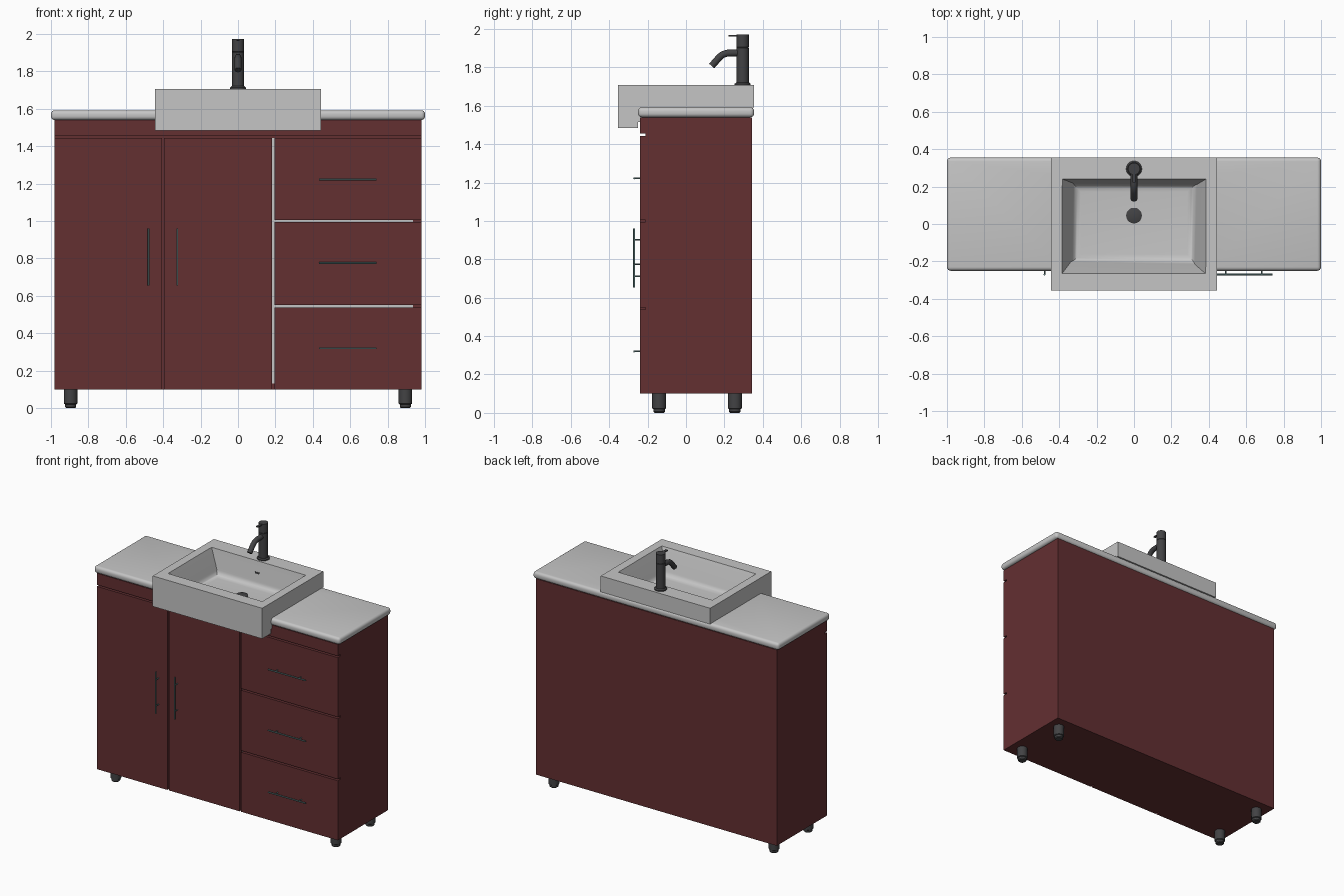
import bpy, bmesh, math
from mathutils import Vector

old = bpy.data.objects.get("Cube")
if old:
    bpy.data.objects.remove(old, do_unlink=True)


def material(name, rgb):
    m = bpy.data.materials.new(name)
    m.use_nodes = True
    m.diffuse_color = (*rgb, 1)
    m.node_tree.nodes["Principled BSDF"].inputs["Base Color"].default_value = (*rgb, 1)
    return m


WOOD = material("dark red wood", (0.125, 0.029, 0.031))
CERAMIC = material("white ceramic", (0.56, 0.56, 0.56))
METAL = material("dark metal", (0.055, 0.055, 0.058))
STEEL = material("blue green steel", (0.12, 0.22, 0.22))


def finish(name, bm, mat, smooth=False):
    bmesh.ops.recalc_face_normals(bm, faces=bm.faces)
    me = bpy.data.meshes.new(name)
    bm.to_mesh(me)
    bm.free()
    ob = bpy.data.objects.new(name, me)
    bpy.context.collection.objects.link(ob)
    if mat:
        me.materials.append(mat)
    if smooth:
        shade(ob)
    return ob


def shade(ob):
    bpy.ops.object.select_all(action='DESELECT')
    ob.select_set(True)
    bpy.context.view_layer.objects.active = ob
    bpy.ops.object.shade_smooth_by_angle(angle=math.radians(35))


def box(name, lo, hi, mat, bevel=0, segments=4):
    bm = bmesh.new()
    bmesh.ops.create_cube(bm, size=1)
    for v in bm.verts:
        v.co = Vector([lo[i] if v.co[i] < 0 else hi[i] for i in range(3)])
    if bevel:
        bmesh.ops.bevel(bm, geom=bm.edges[:], offset=bevel, segments=segments,
                        profile=0.5, affect='EDGES')
    return finish(name, bm, mat, bool(bevel))


def lathe(name, centre, profile, mat, sides=32):
    """Turned solid from (radius, height) pairs."""
    bm = bmesh.new()
    rings = []
    for r, z in profile:
        rings.append([bm.verts.new((centre[0] + r * math.cos(2 * math.pi * i / sides),
                                    centre[1] + r * math.sin(2 * math.pi * i / sides), z))
                      for i in range(sides)])
    for a, b in zip(rings, rings[1:]):
        for i in range(sides):
            j = (i + 1) % sides
            bm.faces.new((a[i], a[j], b[j], b[i]))
    bm.faces.new(rings[0])
    bm.faces.new(rings[-1])
    return finish(name, bm, mat, True)


def tube(name, points, radius, mat, sides=12):
    """Round bar along a path lying in one plane."""
    pts = [Vector(p) for p in points]
    bm = bmesh.new()
    rings = []
    for k, p in enumerate(pts):
        d = (pts[min(k + 1, len(pts) - 1)] - pts[max(k - 1, 0)]).normalized()
        side = Vector((1, 0, 0)) if abs(d.x) < 0.5 else Vector((0, 0, 1))
        up = d.cross(side)
        rings.append([bm.verts.new(p + radius * (side * math.cos(2 * math.pi * i / sides)
                                                 + up * math.sin(2 * math.pi * i / sides)))
                      for i in range(sides)])
    for a, b in zip(rings, rings[1:]):
        for i in range(sides):
            j = (i + 1) % sides
            bm.faces.new((a[i], a[j], b[j], b[i]))
    bm.faces.new(rings[0])
    bm.faces.new(rings[-1])
    return finish(name, bm, mat, True)


def cut(ob, cutter):
    """Subtract a cutter and remove it."""
    mod = ob.modifiers.new("cut", 'BOOLEAN')
    mod.operation = 'DIFFERENCE'
    mod.solver = 'EXACT'
    mod.object = cutter
    bpy.context.view_layer.objects.active = ob
    bpy.ops.object.modifier_apply(modifier=mod.name)
    bpy.data.objects.remove(cutter, do_unlink=True)


# Cabinet and worktop, opened up under the bowl
body = box("cabinet_body", (-0.98, -0.21, 0.1), (0.98, 0.345, 1.54), WOOD)
cut(body, box("body_cutter", (-0.4, -0.208, 1.5), (0.4, 0.26, 1.7), None))
worktop = box("worktop", (-1, -0.25, 1.54), (1, 0.355, 1.592), CERAMIC, 0.02)
cut(worktop, box("worktop_cutter", (-0.4, -0.24, 1.5), (0.4, 0.26, 1.7), None))
shade(worktop)

# Front panels
FRONT, BACK = -0.24, -0.21
panels = {
    "top_rail": (-0.98, 0.98, 1.455, 1.54),
    "right_door": (-0.98, -0.407, 0.1, 1.443),
    "left_door": (-0.395, 0.182, 0.1, 1.443),
    "lower_drawer": (0.194, 0.98, 0.1, 0.538),
    "middle_drawer": (0.194, 0.98, 0.55, 0.994),
    "upper_drawer": (0.194, 0.98, 1.006, 1.443),
}
for name, (x0, x1, z0, z1) in panels.items():
    box(name, (x0, FRONT, z0), (x1, BACK, z1), WOOD)

# Pale strips in the drawer gaps
box("drawer_gap_side", (0.182, -0.212, 0.13), (0.194, BACK, 1.443), CERAMIC)
for z in (0.538, 0.994):
    box("drawer_gap", (0.194, -0.212, z), (0.935, BACK, z + 0.012), CERAMIC)


# Bar handles
def handle(name, x, z, along):
    mid, a = Vector((x, -0.27, z)), Vector(along)
    tube(name, (mid - a * 0.153, mid + a * 0.153), 0.005, STEEL)
    for s in (-1, 1):
        p = mid + a * 0.096 * s
        tube(name + "_post", (p, p + Vector((0, 0.032, 0))), 0.004, STEEL, 8)


for name, x in (("right_door_handle", -0.478), ("left_door_handle", -0.325)):
    handle(name, x, 0.807, (0, 0, 1))
for name, z in (("lower", 0.32), ("middle", 0.775), ("upper", 1.222)):
    handle(name + "_drawer_handle", 0.587, z, (1, 0, 0))

# Feet
for x in (-0.895, 0.895):
    for y in (-0.14, 0.255):
        lathe("foot", (x, y), ((0.024, 0), (0.03, 0.006), (0.03, 0.02),
                               (0.036, 0.024), (0.036, 0.1)), METAL, 24)

# Basin with a front apron hanging over the cabinet
outline = ((-0.355, 1.483), (-0.25, 1.483), (-0.25, 1.515), (0.25, 1.515),
           (0.25, 1.59), (0.355, 1.59), (0.355, 1.707), (-0.355, 1.707))
bm = bmesh.new()
face = bm.faces.new([bm.verts.new((-0.445, y, z)) for y, z in outline])
ext = bmesh.ops.extrude_face_region(bm, geom=[face])
for v in ext["geom"]:
    if isinstance(v, bmesh.types.BMVert):
        v.co.x = 0.445
basin = finish("basin", bm, CERAMIC)

# Tapered bowl with a rounded floor edge
bm = bmesh.new()
bmesh.ops.create_cube(bm, size=1)
for v in bm.verts:
    top = v.co.z > 0
    x = 0.388 if top else 0.325
    y = (-0.27, 0.242) if top else (-0.202, 0.212)
    v.co = Vector((math.copysign(x, v.co.x), y[v.co.y > 0], 1.72 if top else 1.53))
floor_edges = [e for e in bm.edges if all(v.co.z < 1.6 for v in e.verts)]
bmesh.ops.bevel(bm, geom=floor_edges, offset=0.04, segments=6, profile=0.5, affect='EDGES')
cut(basin, finish("bowl_cutter", bm, None))
shade(basin)

# Drain and overflow
lathe("drain", (0, 0.045), ((0.042, 1.528), (0.042, 1.534), (0.034, 1.538)), METAL)
box("overflow", (-0.016, 0.222, 1.62), (0.016, 0.231, 1.632), METAL)

# Tap
lathe("tap_base", (0, 0.295), ((0.042, 1.705), (0.042, 1.714), (0.034, 1.721)), METAL)
lathe("tap_column", (0, 0.295), ((0.032, 1.715), (0.032, 1.902), (0.03, 1.904),
                                 (0.032, 1.906), (0.032, 1.972)), METAL)
tube("tap_spout", ((0, 0.29, 1.876), (0, 0.215, 1.874), (0, 0.192, 1.867),
                   (0, 0.175, 1.854), (0, 0.134, 1.807)), 0.018, METAL, 20)
box("tap_lever", (-0.009, 0.222, 1.962), (0.009, 0.285, 1.969), METAL)
